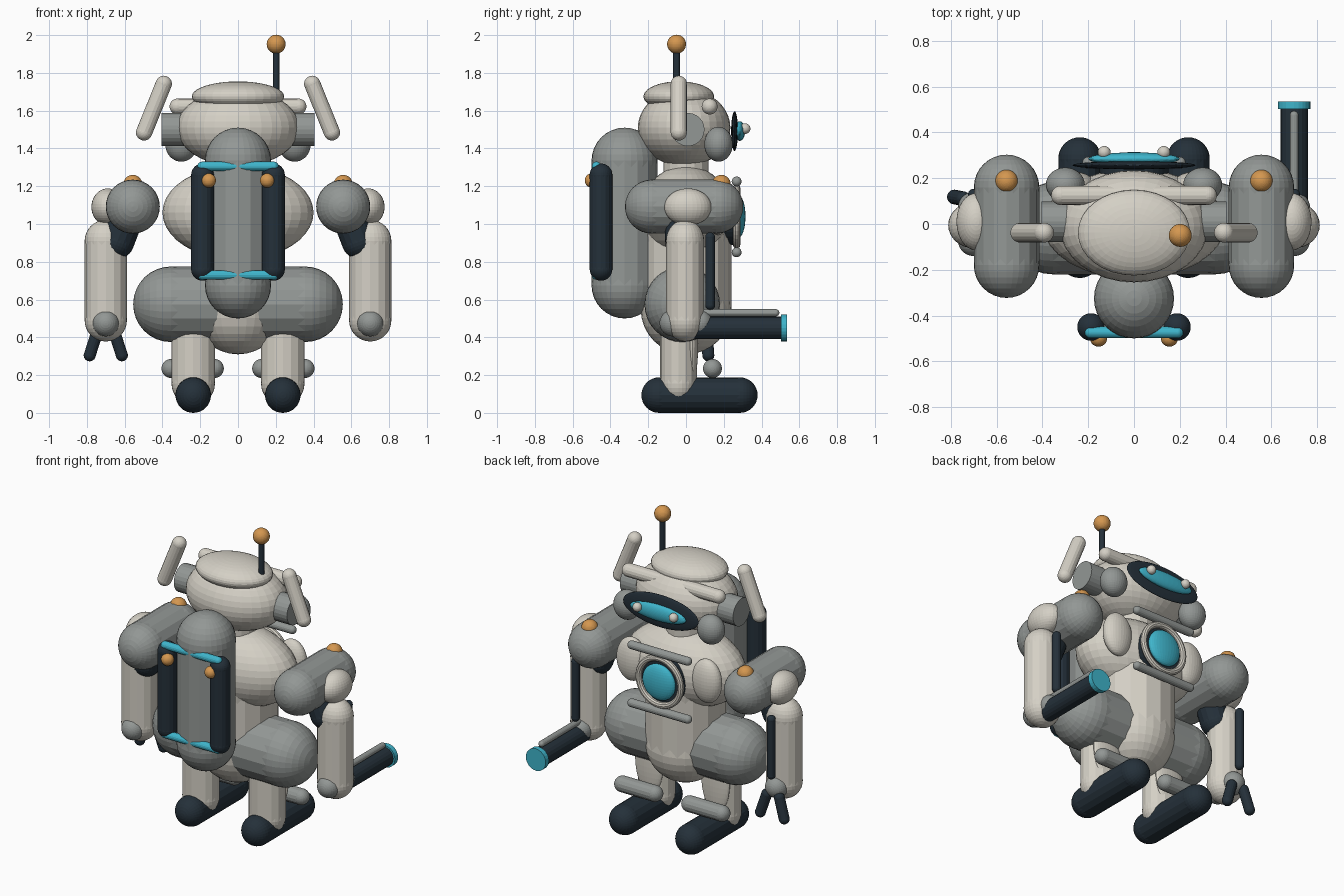
import bpy
import bmesh
from mathutils import Vector, Matrix

cube = bpy.data.objects.get("Cube")
if cube:
    bpy.data.objects.remove(cube, do_unlink=True)


def material(name, rgb):
    m = bpy.data.materials.new(name)
    m.use_nodes = True
    color = (*rgb, 1.0)
    m.diffuse_color = color
    m.node_tree.nodes["Principled BSDF"].inputs["Base Color"].default_value = color
    return m


LIGHT = material("warm_white", (0.66, 0.63, 0.56))
GREY = material("mid_grey", (0.29, 0.31, 0.30))
DARK = material("dark_slate", (0.018, 0.03, 0.042))
TEAL = material("teal", (0.05, 0.46, 0.60))
ORANGE = material("amber", (0.66, 0.31, 0.08))


def finish(name, bm, mat):
    mesh = bpy.data.meshes.new(name)
    bm.to_mesh(mesh)
    bm.free()
    mesh.materials.append(mat)
    obj = bpy.data.objects.new(name, mesh)
    bpy.context.collection.objects.link(obj)
    return obj


def ball(name, mat, loc, radii):
    """Ellipsoid; radii is one number or three."""
    if isinstance(radii, (int, float)):
        radii = (radii,) * 3
    bm = bmesh.new()
    bmesh.ops.create_uvsphere(bm, u_segments=32, v_segments=20, radius=1.0,
                              matrix=Matrix.LocRotScale(Vector(loc), None, Vector(radii)))
    return finish(name, bm, mat)


def rod(name, mat, a, b, r, rounded=True, sides=16, squash=1.0):
    """Cylinder between two points, with ball ends if rounded."""
    a, b = Vector(a), Vector(b)
    axis = b - a
    half = axis.length / 2
    bm = bmesh.new()
    bmesh.ops.create_cone(bm, cap_ends=not rounded, segments=sides,
                          radius1=r, radius2=r, depth=axis.length)
    if rounded:
        for z in (-half, half):
            bmesh.ops.create_uvsphere(bm, u_segments=sides * 2, v_segments=16, radius=r,
                                      matrix=Matrix.Translation((0, 0, z)))
    bm.transform(Matrix.Translation((a + b) / 2)
                 @ axis.to_track_quat('Z', 'Y').to_matrix().to_4x4())
    # narrow the section front to back around the rod's own centre
    if squash != 1.0:
        for v in bm.verts:
            v.co.y = a.y + (v.co.y - a.y) * squash
    return finish(name, bm, mat)


def ring(name, mat, loc, major, minor, steps=40, sides=10):
    """Torus facing along y, spun from a small circle."""
    bm = bmesh.new()
    circle = bmesh.ops.create_circle(bm, segments=sides, radius=minor,
                                     matrix=Matrix.Translation((major, 0, 0)))["verts"]
    edges = list({e for v in circle for e in v.link_edges})
    bmesh.ops.spin(bm, geom=circle + edges, cent=(0, 0, 0), axis=(0, 1, 0),
                   angle=6.283185, steps=steps)
    bmesh.ops.remove_doubles(bm, verts=bm.verts, dist=0.0005)
    bmesh.ops.translate(bm, verts=bm.verts, vec=loc)
    bmesh.ops.recalc_face_normals(bm, faces=bm.faces)
    return finish(name, bm, mat)


# Torso
ball("chest", LIGHT, (0, 0, 1.06), (0.40, 0.24, 0.25))
rod("belly", LIGHT, (0, 0, 0.55), (0, 0, 0.95), 0.24)
rod("pelvis", GREY, (-0.355, -0.02, 0.575), (0.355, -0.02, 0.575), 0.2)
rod("neck", LIGHT, (0, 0, 1.24), (0, 0, 1.36), 0.12, rounded=False)

# Chest lamp and its trim
rod("lamp_housing", DARK, (0, 0.13, 1.04), (0, 0.262, 1.04), 0.15, rounded=False, sides=32)
ring("lamp_ring", LIGHT, (0, 0.268, 1.04), 0.15, 0.02)
ball("lamp_lens", TEAL, (0, 0.275, 1.04), (0.115, 0.04, 0.115))
for name, z in (("upper", 1.225), ("lower", 0.85)):
    rod(name + "_chest_bar", GREY, (-0.2, 0.268, z), (0.2, 0.268, z), 0.026)

# Head
ball("head", LIGHT, (0, -0.01, 1.51), (0.325, 0.245, 0.205))
ball("head_cap", LIGHT, (0, -0.038, 1.675), (0.245, 0.187, 0.08))
rod("brow", LIGHT, (-0.32, 0.125, 1.622), (0.32, 0.125, 1.622), 0.042)
ball("visor_frame", DARK, (0, 0.257, 1.492), (0.27, 0.018, 0.105))
ball("visor_glass", TEAL, (0, 0.285, 1.492), (0.2, 0.028, 0.052))
rod("antenna_rod", DARK, (0.202, -0.05, 1.6), (0.202, -0.05, 1.93), 0.018)
ball("antenna_tip", ORANGE, (0.202, -0.05, 1.952), 0.05)

# Backpack
rod("backpack", GREY, (0, -0.325, 0.675), (0, -0.325, 1.335), 0.175)
for name, z in (("upper", 1.305), ("lower", 0.73)):
    rod(name + "_backpack_strap", TEAL, (-0.19, -0.474, z), (0.19, -0.474, z), 0.025)

# Mirrored parts
for side, s in (("right", -1), ("left", 1)):
    def part(text):
        return side + "_" + text

    # head details
    ball(part("eye"), LIGHT, (s * 0.13, 0.313, 1.505), 0.028)
    ball(part("cheek"), GREY, (s * 0.30, 0.172, 1.422), (0.085, 0.075, 0.092))
    rod(part("ear_disc"), GREY, (s * 0.24, 0.01, 1.5), (s * 0.405, 0.01, 1.5), 0.088,
        rounded=False, sides=24)
    rod(part("ear_fin"), LIGHT, (s * 0.497, -0.038, 1.485), (s * 0.393, -0.038, 1.742), 0.043)

    # backpack details
    rod(part("tank"), DARK, (s * 0.188, -0.45, 0.76), (s * 0.188, -0.45, 1.26), 0.06)
    ball(part("tank_light"), ORANGE, (s * 0.155, -0.498, 1.23), 0.038)

    # chest plate and arm
    ball(part("chest_plate"), LIGHT, (s * 0.27, 0.17, 1.08), (0.1, 0.06, 0.14))
    rod(part("shoulder"), GREY, (s * 0.557, -0.18, 1.092), (s * 0.557, 0.16, 1.092), 0.143)
    ball(part("shoulder_light"), ORANGE, (s * 0.557, 0.187, 1.21), 0.05)
    ball(part("shoulder_cap"), LIGHT, (s * 0.69, 0.01, 1.09), (0.086, 0.125, 0.098))
    rod(part("upper_arm"), DARK, (s * 0.58, -0.02, 1.06), (s * 0.64, -0.02, 0.905), 0.09)
    rod(part("forearm"), LIGHT, (s * 0.70, -0.005, 0.49), (s * 0.70, -0.005, 0.91), 0.112,
        squash=0.9)
    rod(part("forearm_strip"), DARK, (s * 0.70, 0.128, 0.57), (s * 0.70, 0.128, 0.93), 0.026)
    rod(part("wrist"), GREY, (s * 0.70, -0.07, 0.475), (s * 0.70, 0.07, 0.475), 0.07)

    # leg and foot
    rod(part("leg"), LIGHT, (s * 0.237, -0.04, 0.155), (s * 0.237, -0.04, 0.55), 0.115,
        squash=0.86)
    ball(part("shin_plate"), LIGHT, (s * 0.237, 0.035, 0.38), (0.1, 0.03, 0.215))
    rod(part("shin_bar"), GREY, (s * 0.125, 0.14, 0.235), (s * 0.355, 0.14, 0.235), 0.05)
    rod(part("foot"), DARK, (s * 0.237, -0.142, 0.094), (s * 0.237, 0.285, 0.094), 0.094)

# Claw on the right hand
for name, d in (("outer", -1), ("inner", 1)):
    rod(name + "_claw", DARK, (-0.70 + d * 0.045, 0.11, 0.43),
        (-0.70 + d * 0.085, 0.118, 0.305), 0.032)

# Blaster on the left hand
rod("blaster_barrel", DARK, (0.70, 0.04, 0.45), (0.70, 0.51, 0.45), 0.06, rounded=False, sides=20)
rod("blaster_muzzle", TEAL, (0.70, 0.502, 0.45), (0.70, 0.535, 0.45), 0.071, rounded=False, sides=24)
rod("blaster_rail", GREY, (0.70, 0.1, 0.53), (0.70, 0.475, 0.53), 0.019)
